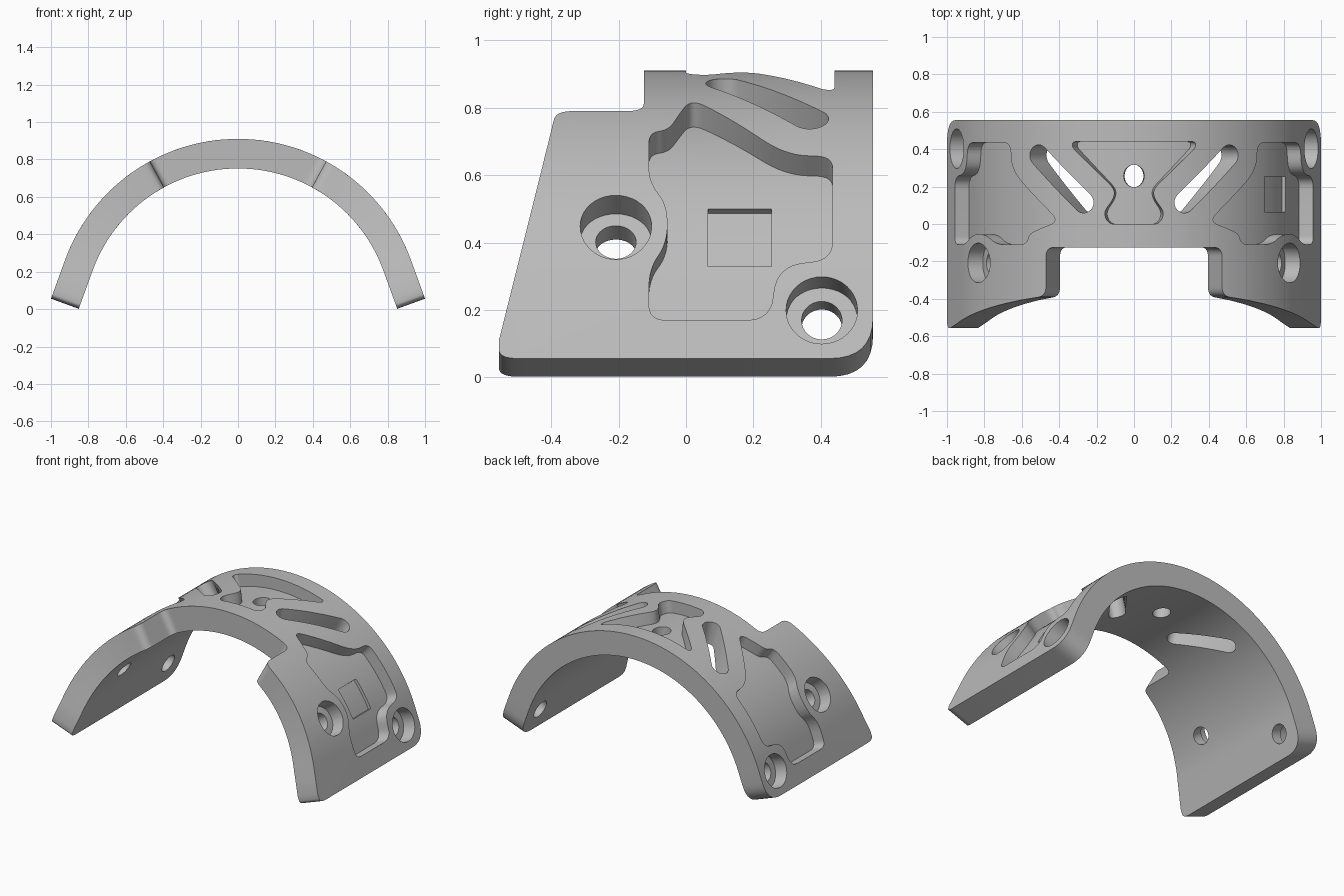
import bpy, bmesh
from math import sin, cos, pi, acos, asin, radians
from mathutils import Vector

cube = bpy.data.objects.get("Cube")
if cube:
    bpy.data.objects.remove(cube, do_unlink=True)

# Arch section: circular crown running into straight legs
RADIUS, CENTRE, THICK, LEG = 0.984, -0.074, 0.158, 0.22
BEND = radians(70)
ARC = RADIUS * BEND
END = ARC + LEG
POCKET, BORE = 0.08, 0.088


def from_height(z):
    """Length along the outer skin, measured from the crown, at height z."""
    angle = acos((z - CENTRE) / RADIUS)
    if angle <= BEND:
        return RADIUS * angle
    return ARC + (CENTRE + RADIUS * cos(BEND) - z) / sin(BEND)


def from_side(x):
    return RADIUS * asin(x / RADIUS)


def rounded(corners, steps=8):
    """Outline with each (s, y, cut) corner softened."""
    out = []
    for i, (s, y, cut) in enumerate(corners):
        p = Vector((s, y))
        if not cut:
            out.append(p)
            continue
        ends = []
        for n in (corners[i - 1], corners[(i + 1) % len(corners)]):
            d = Vector(n[:2]) - p
            ends.append(p + d.normalized() * min(cut, d.length * 0.48))
        a, b = ends
        for k in range(steps + 1):
            t = k / steps
            out.append(a * (1 - t) ** 2 + p * 2 * t * (1 - t) + b * t * t)
    return out


def ellipse(s, y, rs, ry, sides=40):
    return [Vector((s + rs * cos(2 * pi * k / sides), y + ry * sin(2 * pi * k / sides)))
            for k in range(sides)]


def capsule(a, b, r, steps=14):
    a, b = Vector(a), Vector(b)
    d = (b - a).normalized()
    n = Vector((-d.y, d.x))
    arc = [pi * k / steps for k in range(steps + 1)]
    return ([a + r * (n * cos(t) - d * sin(t)) for t in arc] +
            [b + r * (-n * cos(t) + d * sin(t)) for t in arc])


def mirrored(points):
    return [Vector((-p.x, p.y)) for p in points]


def prism(name, points, low, high):
    bm = bmesh.new()
    base = bm.faces.new([bm.verts.new((p.x, p.y, low)) for p in points])
    top = bmesh.ops.extrude_face_region(bm, geom=[base])["geom"]
    bmesh.ops.translate(bm, vec=(0, 0, high - low),
                        verts=[v for v in top if isinstance(v, bmesh.types.BMVert)])
    bmesh.ops.recalc_face_normals(bm, faces=bm.faces)
    mesh = bpy.data.meshes.new(name)
    bm.to_mesh(mesh)
    bm.free()
    obj = bpy.data.objects.new(name, mesh)
    bpy.context.scene.collection.objects.link(obj)
    return obj


# Flat blank with the front notch and sloping leg edges
step = from_height(0.79)
half = [(step, -0.125, 0.05), (step, -0.385, 0.05)]
half += [(from_height(z), -0.551 + (z - 0.126) * 0.25, 0)
         for z in (0.7, 0.62, 0.54, 0.46, 0.38, 0.3, 0.2)]
half += [(from_height(0.11), -0.555, 0), (END, -0.555, 0.06), (END, 0.555, 0.13)]
outline = half + [(-s, y, c) for s, y, c in reversed(half)]
body = prism("arch_bracket", rounded(outline), -THICK, 0)

cutters = []


def cut(points, depth, both=True):
    for shape in ([points, mirrored(points)] if both else [points]):
        cutters.append(prism("cutter", shape, -depth, 0.1))


THROUGH = THICK + 0.1

# Side pockets, as (y, height, corner cut)
side = [(-0.11, 0.17, 0.05), (-0.11, 0.32, 0.06), (-0.055, 0.40, 0.07),
        (-0.055, 0.51, 0.07), (-0.11, 0.58, 0.06), (-0.11, 0.725, 0.05),
        (-0.05, 0.735, 0.04), (0.015, 0.825, 0.06), (0.29, 0.66, 0.1),
        (0.435, 0.655, 0.05), (0.435, 0.35, 0.06), (0.27, 0.33, 0.14),
        (0.25, 0.17, 0.07)]
cut(rounded([(from_height(z), y, c) for y, z, c in side]), POCKET)

# Central pocket and its hole
crown = [(0.33, 0.44, 0.02), (0.33, 0.41, 0.02), (0.105, 0.19, 0.05),
         (0.105, 0.14, 0.05), (0.165, 0.06, 0.04), (0.135, 0, 0.03)]
crown = [(from_side(x), y, c) for x, y, c in crown]
cut(rounded(crown + [(-s, y, c) for s, y, c in reversed(crown)]), POCKET, False)
cut(ellipse(0, 0.257, 0.06, 0.06), THROUGH, False)

# Diagonal slots
cut(capsule((from_side(0.27), 0.115), (from_side(0.51), 0.367), 0.056), THROUGH)

# Counterbored screw holes
for s, y, stretch in ((0.995, -0.208, 1.06), (from_height(0.199), 0.403, 1)):
    cut(ellipse(s, y, 0.106 * stretch, 0.106), BORE)
    cut(ellipse(s, y, 0.06 * stretch, 0.06), THROUGH)

# Plain shallow recess in the floor of the left pocket
low, high = from_height(0.365), from_height(0.55)
cut([Vector(p) for p in ((low, 0.065), (low, 0.253), (high, 0.253), (high, 0.065))],
    POCKET + 0.02, False)

for c in cutters:
    c.hide_render = True
    mod = body.modifiers.new("cut", "BOOLEAN")
    mod.operation, mod.solver, mod.object = "DIFFERENCE", "EXACT", c

graph = bpy.context.evaluated_depsgraph_get()
bm = bmesh.new()
bm.from_mesh(body.evaluated_get(graph).to_mesh())
body.modifiers.clear()
for c in cutters:
    bpy.data.objects.remove(c, do_unlink=True)

# Slice across the blank, then bend it into the arch
bmesh.ops.triangulate(bm, faces=bm.faces[:])
SLICES = 28
for k in range(-SLICES, SLICES + 1):
    bmesh.ops.bisect_plane(bm, geom=bm.verts[:] + bm.edges[:] + bm.faces[:], dist=1e-5,
                           plane_co=(ARC * k / SLICES, 0, 0), plane_no=(1, 0, 0))
bmesh.ops.remove_doubles(bm, verts=bm.verts[:], dist=1e-5)
for v in bm.verts:
    s, side_sign = abs(v.co.x), (1 if v.co.x >= 0 else -1)
    angle = min(s / RADIUS, BEND)
    r, run = RADIUS + v.co.z, max(s - ARC, 0)
    v.co.x = side_sign * (r * sin(angle) + run * cos(angle))
    v.co.z = CENTRE + r * cos(angle) - run * sin(angle)
bmesh.ops.recalc_face_normals(bm, faces=bm.faces[:])
bm.to_mesh(body.data)
bm.free()

# Single grey finish
grey = bpy.data.materials.new("plain_grey")
grey.use_nodes = True
colour = (0.5, 0.5, 0.5, 1)
grey.diffuse_color = colour
grey.node_tree.nodes["Principled BSDF"].inputs["Base Color"].default_value = colour
body.data.materials.clear()
body.data.materials.append(grey)

bpy.ops.object.select_all(action="DESELECT")
body.select_set(True)
bpy.context.view_layer.objects.active = body
bpy.ops.object.shade_smooth_by_angle(angle=radians(30))
